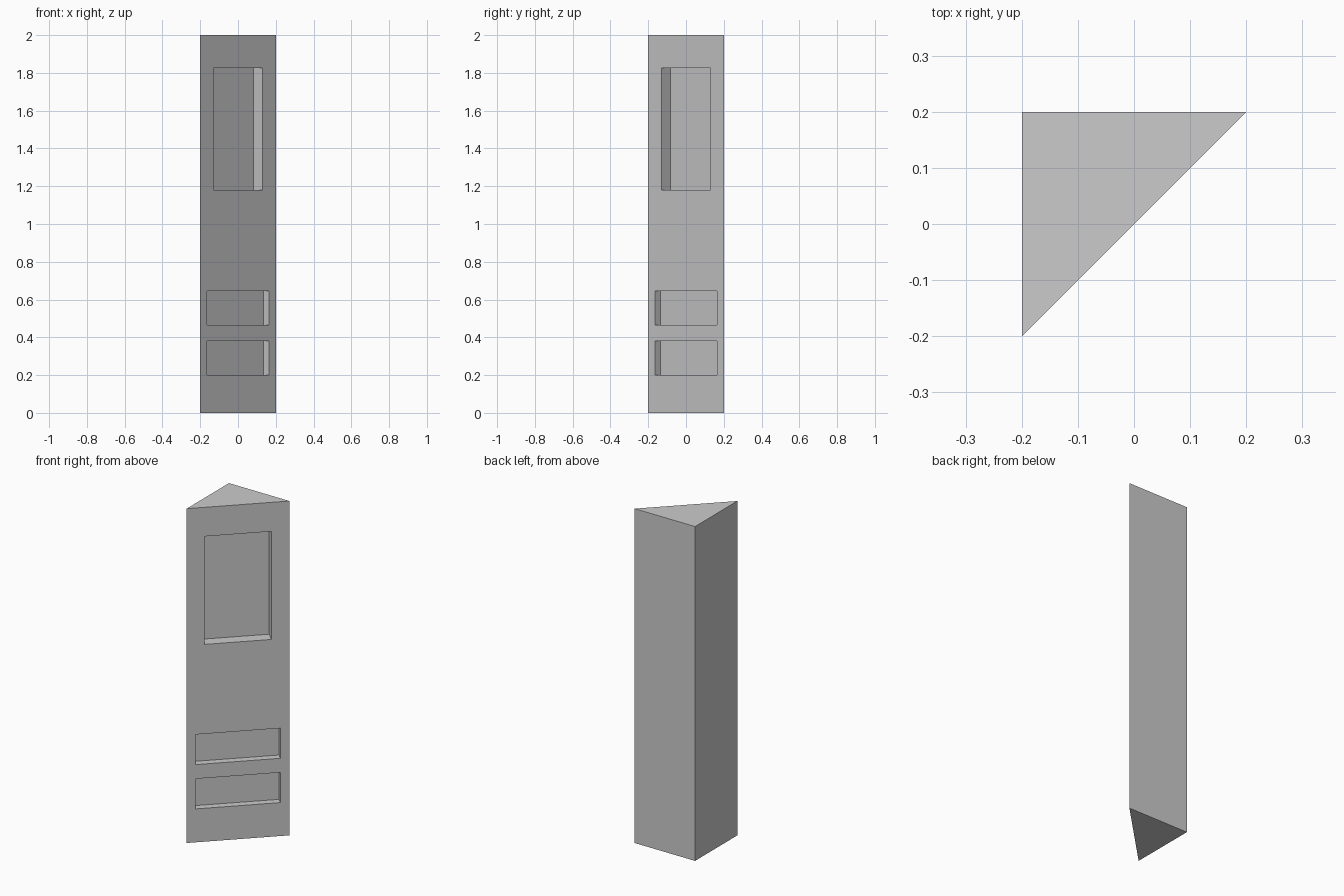
import bpy
import math

if "Cube" in bpy.data.objects:
    bpy.data.objects.remove(bpy.data.objects["Cube"])

HEIGHT = 2.0
R2 = math.sqrt(2)


def prism(name, outline, z0, z1):
    """Extrude a counter-clockwise xy outline from z0 to z1."""
    n = len(outline)
    verts = [(x, y, z) for z in (z0, z1) for x, y in outline]
    faces = [tuple(reversed(range(n))), tuple(range(n, 2 * n))]
    faces += [(i, (i + 1) % n, n + (i + 1) % n, n + i) for i in range(n)]
    mesh = bpy.data.meshes.new(name)
    mesh.from_pydata(verts, [], faces)
    obj = bpy.data.objects.new(name, mesh)
    bpy.context.collection.objects.link(obj)
    return obj


def recess(body, name, half_x, depth, z0, z1):
    """Cut a pocket straight into the diagonal front face (the line y = x)."""
    d, out = depth / R2, 0.05
    outline = [(-half_x + out, -half_x - out), (half_x + out, half_x - out),
               (half_x - d, half_x + d), (-half_x - d, -half_x + d)]
    cutter = prism(name, outline, z0, z1)
    cutter.hide_render = True
    cutter.hide_set(True)
    mod = body.modifiers.new(name, 'BOOLEAN')
    mod.operation = 'DIFFERENCE'
    mod.solver = 'EXACT'
    mod.object = cutter
    bpy.context.view_layer.objects.active = body
    bpy.ops.object.modifier_apply(modifier=mod.name)
    bpy.data.objects.remove(cutter)


# Triangular corner column
column = prism("corner_column", [(-0.2, -0.2), (0.2, 0.2), (-0.2, 0.2)], 0, HEIGHT)

# Tall upper pocket and two shallow lower pockets
recess(column, "upper_recess", 0.13, 0.068, 1.18, 1.826)
for i, z in enumerate((0.2, 0.465)):
    recess(column, f"lower_recess_{i + 1}", 0.165, 0.042, z, z + 0.18)
